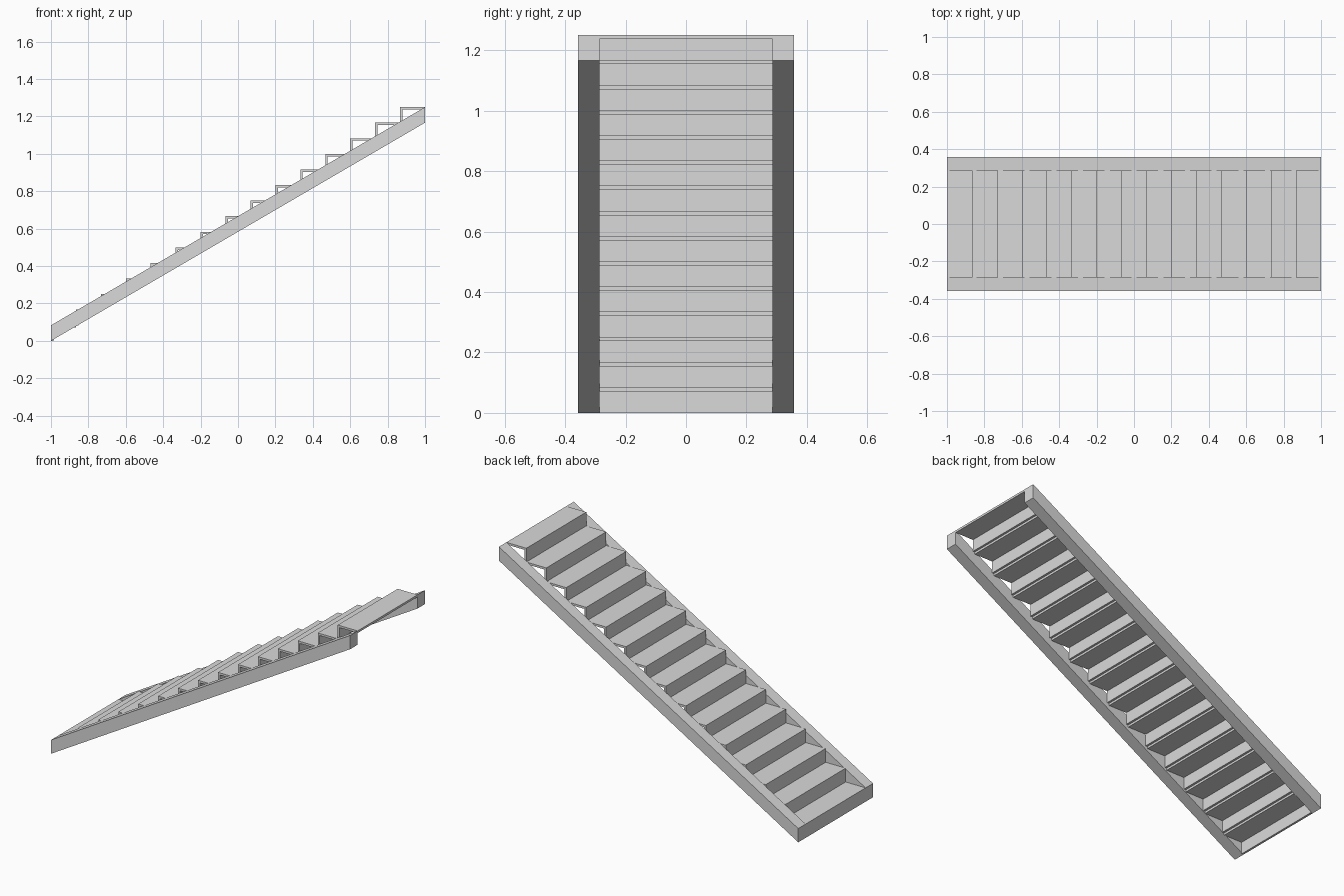
import bpy
import bmesh

cube = bpy.data.objects.get("Cube")
if cube:
    bpy.data.objects.remove(cube, do_unlink=True)

STEPS = 15
RUN = 2.0 / STEPS
RISE = 1.25 / STEPS
BOARD = 0.0128      # thickness of treads and risers
INNER = 0.286       # half width between the stringers
OUTER = 0.357       # half width overall

grey = bpy.data.materials.new("light_grey")
grey.use_nodes = True
colour = (0.7, 0.7, 0.7, 1.0)
grey.diffuse_color = colour
grey.node_tree.nodes["Principled BSDF"].inputs["Base Color"].default_value = colour


def extrude_profile(name, profile, y0, y1):
    """Extrude a closed x-z outline from y0 to y1."""
    bm = bmesh.new()
    face = bm.faces.new([bm.verts.new((x, y0, z)) for x, z in profile])
    grown = bmesh.ops.extrude_face_region(bm, geom=[face])["geom"]
    verts = [v for v in grown if isinstance(v, bmesh.types.BMVert)]
    bmesh.ops.translate(bm, verts=verts, vec=(0, y1 - y0, 0))
    bmesh.ops.recalc_face_normals(bm, faces=bm.faces)
    mesh = bpy.data.meshes.new(name)
    bm.to_mesh(mesh)
    bm.free()
    mesh.materials.append(grey)
    obj = bpy.data.objects.new(name, mesh)
    bpy.context.collection.objects.link(obj)
    return obj


def rectangle(x0, x1, z0, z1):
    return [(x0, z0), (x1, z0), (x1, z1), (x0, z1)]


# Sloping side stringers with upright ends
top = RISE * STEPS
slope = [(-1, 0), (1, top - RISE), (1, top), (-1, RISE)]
extrude_profile("right_stringer", slope, -OUTER, -INNER)
extrude_profile("left_stringer", slope, INNER, OUTER)

# Each step has a thin riser standing behind the tread below it
for i in range(STEPS):
    x = -1 + i * RUN
    z = i * RISE
    under = z + RISE - BOARD
    extrude_profile(f"riser_{i + 1}", rectangle(x, x + BOARD, z, under), -INNER, INNER)
    extrude_profile(f"tread_{i + 1}", rectangle(x, x + RUN, under, z + RISE), -INNER, INNER)
